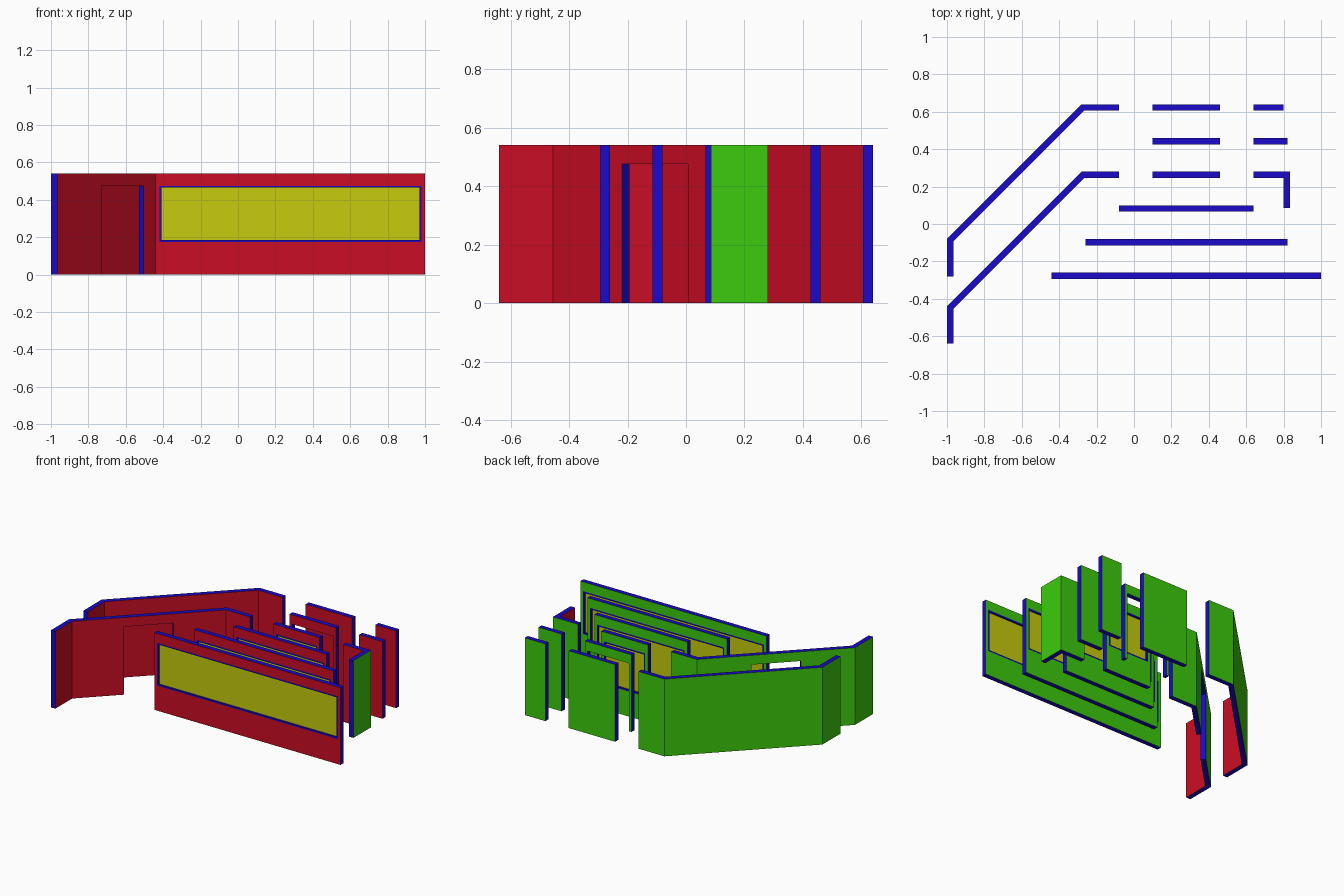
import bpy, bmesh
from mathutils import Vector

if "Cube" in bpy.data.objects:
    bpy.data.objects.remove(bpy.data.objects["Cube"])

T, H = 0.034, 0.54            # wall thickness and height
SILL, HEAD = 0.175, 0.475     # window sill, door / window head
MARGIN, RIM = 0.02, 0.01      # wall beside an opening, window frame width


def material(name, rgb):
    m = bpy.data.materials.new(name)
    m.diffuse_color = (*rgb, 1)
    m.use_nodes = True
    m.node_tree.nodes["Principled BSDF"].inputs["Base Color"].default_value = m.diffuse_color
    return m


MATS = [material("front_red", (0.6, 0.004, 0.018)),
        material("back_green", (0.045, 0.6, 0.004)),
        material("edge_blue", (0.01, 0.003, 0.58)),
        material("glass_yellow", (0.57, 0.6, 0.004))]
RED, GREEN, BLUE, YELLOW = range(4)


def front_points(path):
    """Offset the back line to its right by the wall thickness, with mitred corners."""
    pts = [Vector(p) for p in path]
    normals = []
    for a, b in zip(pts, pts[1:]):
        d = (b - a).normalized()
        normals.append(Vector((d.y, -d.x)))
    out = []
    for i, p in enumerate(pts):
        n1, n2 = normals[max(i - 1, 0)], normals[min(i, len(normals) - 1)]
        out.append(p + (n1 + n2) * T / (1 + n1.dot(n2)))
    return pts, out


def wall(name, path, zs=(0, H), holes=(), rim=()):
    """Wall along a back line; holes and rim are sets of (column, row) cells."""
    back, front = front_points(path)
    bm = bmesh.new()
    cache = {}

    def v(side, i, j):
        if (side, i, j) not in cache:
            cache[side, i, j] = bm.verts.new((*(front, back)[side][i], zs[j]))
        return cache[side, i, j]

    nc, nr = len(path) - 1, len(zs) - 1
    solid = {(i, j) for i in range(nc) for j in range(nr)} - set(holes)
    for i, j in solid:
        ring = [(i, j), (i + 1, j), (i + 1, j + 1), (i, j + 1)]
        for side in (0, 1):
            f = bm.faces.new([v(side, *c) for c in ring])
            f.material_index = BLUE if (i, j) in rim else (RED, GREEN)[side]
        # edge faces wherever the neighbouring cell is empty
        for k, (di, dj) in enumerate([(0, -1), (1, 0), (0, 1), (-1, 0)]):
            if (i + di, j + dj) not in solid:
                a, b = ring[k], ring[(k + 1) % 4]
                f = bm.faces.new([v(0, *a), v(0, *b), v(1, *b), v(1, *a)])
                f.material_index = BLUE
    bmesh.ops.recalc_face_normals(bm, faces=bm.faces)
    finish(name, bm)


def finish(name, bm):
    me = bpy.data.meshes.new(name)
    bm.to_mesh(me)
    bm.free()
    for m in MATS:
        me.materials.append(m)
    bpy.context.collection.objects.link(bpy.data.objects.new(name, me))


def window_wall(name, x0, x1, y):
    m, r = MARGIN, MARGIN + RIM
    xs = [x0, x0 + m, x0 + r, x1 - r, x1 - m, x1]
    zs = [0, SILL, SILL + RIM, HEAD - RIM, HEAD, H]
    rim = {(i, j) for i in (1, 2, 3) for j in (1, 2, 3)} - {(2, 2)}
    wall(name, [(x, y) for x in xs], zs, {(2, 2)}, rim)
    # glass pane set in the middle of the wall
    bm = bmesh.new()
    bmesh.ops.create_cube(bm, size=1)
    bmesh.ops.scale(bm, vec=(xs[3] - xs[2], 0.01, zs[3] - zs[2]), verts=bm.verts)
    bmesh.ops.translate(bm, vec=((x0 + x1) / 2, y - T / 2, (SILL + HEAD) / 2), verts=bm.verts)
    for f in bm.faces:
        f.material_index = YELLOW
    finish(name + "_glass", bm)


# angled walls: the rear one solid, the nearer one with a doorway
wall("angled_wall", [(-1, -0.28), (-1, -0.08), (-0.28, 0.64), (-0.08, 0.64)])
wall("angled_door_wall", [(-1, -0.64), (-1, -0.44), (-0.754, -0.194), (-0.529, 0.031),
                          (-0.28, 0.28), (-0.08, 0.28)], (0, HEAD, H), {(2, 0)})

# plain panels and the corner piece
wall("plain_wall", [(0.10, 0.64), (0.46, 0.64)])
wall("short_wall_rear", [(0.64, 0.64), (0.80, 0.64)])
wall("short_wall_middle", [(0.64, 0.46), (0.82, 0.46)])
wall("corner_wall", [(0.64, 0.28), (0.834, 0.28), (0.834, 0.085)])

# doorway panel
wall("door_wall", [(x, 0.46) for x in (0.10, 0.10 + MARGIN, 0.46 - MARGIN, 0.46)],
     (0, HEAD, H), {(1, 0)})

# window panels of growing width
for name, x0, x1, y in [("window_wall_small", 0.10, 0.46, 0.28),
                        ("window_wall_medium", -0.08, 0.64, 0.10),
                        ("window_wall_large", -0.26, 0.82, -0.08),
                        ("window_wall_widest", -0.44, 1.0, -0.26)]:
    window_wall(name, x0, x1, y)
